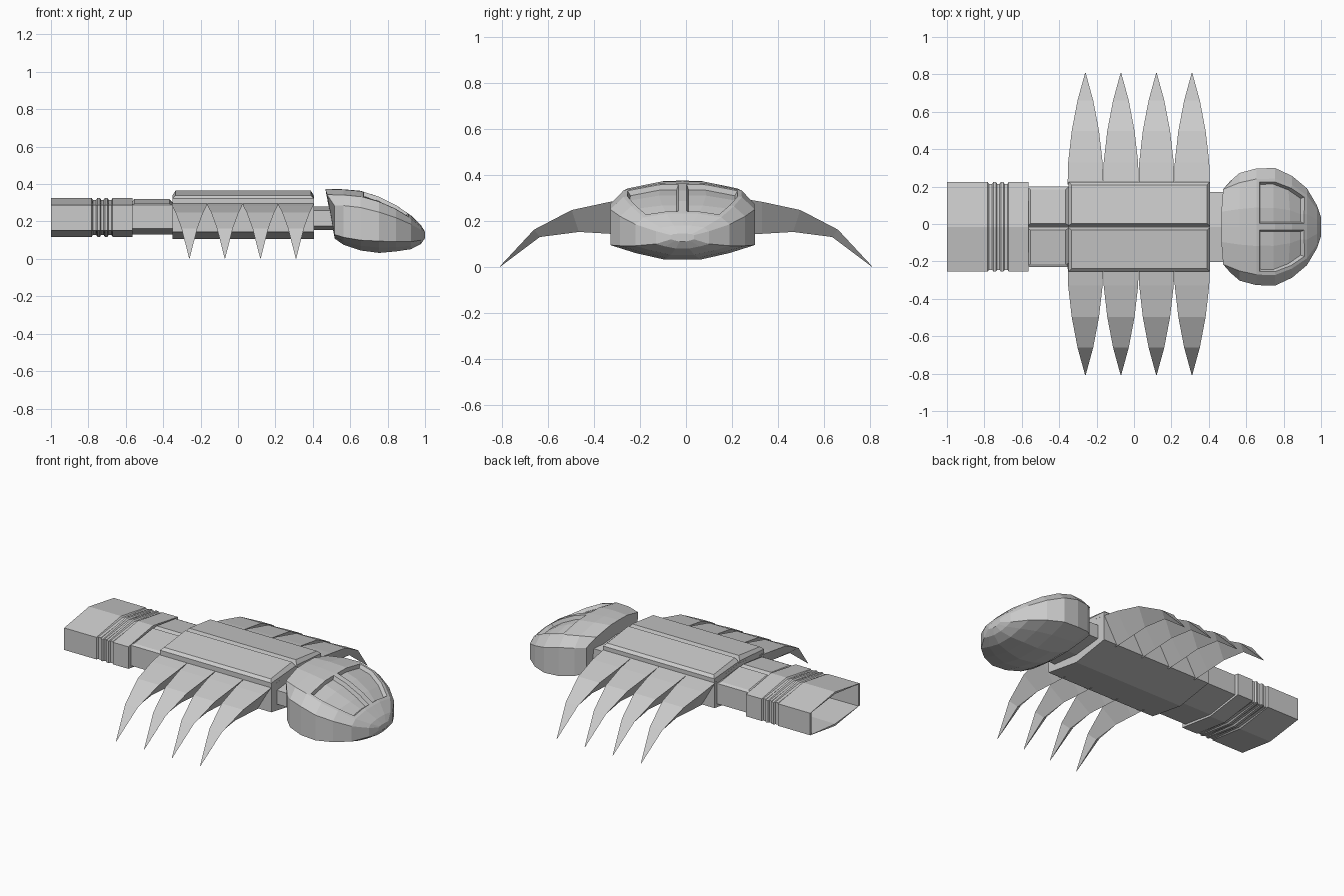
import bpy, bmesh

if "Cube" in bpy.data.objects:
    bpy.data.objects.remove(bpy.data.objects["Cube"])

C = -0.015  # centre line of body, tail and head


def loft(name, rings, cap_start=True, cap_end=True):
    """Skin a list of equal-length point rings into one mesh object."""
    bm = bmesh.new()
    vs = [[bm.verts.new(p) for p in r] for r in rings]
    n = len(rings[0])
    grid = [[bm.faces.new((a[i], a[(i + 1) % n], b[(i + 1) % n], b[i])) for i in range(n)]
            for a, b in zip(vs, vs[1:])]
    if cap_start:
        bm.faces.new(vs[0])
    if cap_end:
        bm.faces.new(vs[-1])
    bmesh.ops.recalc_face_normals(bm, faces=bm.faces[:])
    return bm, grid, name


def finish(bm, grid, name):
    me = bpy.data.meshes.new(name)
    bm.to_mesh(me)
    bm.free()
    ob = bpy.data.objects.new(name, me)
    bpy.context.collection.objects.link(ob)
    return ob


def hexagon(x, w, bottom, low, high, top, d=0.0):
    """Flattened hexagon cross-section, shrunk by d."""
    w -= d
    return [(x, C - w, low), (x, C, bottom + d), (x, C + w, low),
            (x, C + w, high), (x, C, top - d), (x, C - w, high)]


def roof_panels(name, x0, x1, w, base, outer, apex_base, apex):
    """Two bevelled roof plates with a groove along the middle."""
    b = 0.016
    for s, side in ((-1, "front"), (1, "back")):
        yo, yi = C + s * w, C + s * 0.002
        lower = [(x0, yo, base), (x1, yo, base), (x1, yi, apex_base), (x0, yi, apex_base)]
        mid = [(x, y, z + 0.6 * (outer - base)) for x, y, z in lower]
        mid[2] = (x1, yi + s * 0.004, apex_base + 0.01)
        mid[3] = (x0, yi + s * 0.004, apex_base + 0.01)
        upper = [(x0 + b, yo - s * b, outer), (x1 - b, yo - s * b, outer),
                 (x1 - b, yi + s * b, apex), (x0 + b, yi + s * b, apex)]
        finish(*loft(f"{name}_{side}", [lower, mid, upper]))


# central body with roof plates
finish(*loft("body", [hexagon(x, 0.24, 0.105, 0.145, 0.30, 0.33) for x in (-0.35, 0.405)]))
roof_panels("body_plate", -0.35, 0.405, 0.24, 0.30, 0.34, 0.33, 0.365)

# tail link between body and tail tube
finish(*loft("tail_link", [hexagon(x, 0.215, 0.13, 0.162, 0.275, 0.292) for x in (-0.60, -0.34)]))
roof_panels("tail_link_plate", -0.57, -0.35, 0.215, 0.275, 0.295, 0.292, 0.32)

# neck
finish(*loft("neck", [hexagon(x, 0.187, 0.155, 0.175, 0.26, 0.28) for x in (0.40, 0.54)]))

# tail tube: hollow at the rear, with three ring grooves
tail = [(-0.62, 0.018), (-1.0, 0.012), (-1.0, 0), (-0.782, 0), (-0.776, 0.01), (-0.758, 0.01),
        (-0.752, 0), (-0.738, 0), (-0.732, 0.01), (-0.718, 0.01), (-0.712, 0), (-0.698, 0),
        (-0.692, 0.01), (-0.676, 0.01), (-0.67, 0), (-0.565, 0)]
finish(*loft("tail_tube", [hexagon(x, 0.24, 0.118, 0.152, 0.287, 0.326, d) for x, d in tail]))

# legs: four curved spikes per side, flat on top with a ridge underneath
# (distance out, half width, top z, ridge distance out, ridge z)
leg = [(0.21, 0.095, 0.302, 0.21, 0.138), (0.33, 0.092, 0.283, 0.33, 0.144),
       (0.497, 0.073, 0.247, 0.465, 0.152), (0.66, 0.042, 0.162, 0.635, 0.13),
       (0.808, 0.0015, 0.003, 0.808, 0.0)]
for s, side in ((-1, "front"), (1, "back")):
    for i in range(4):
        cx = -0.26 + 0.19 * i
        rings = [[(cx - h, s * y, t), (cx + h, s * y, t), (cx, s * yr, zr)]
                 for y, h, t, yr, zr in leg]
        finish(*loft(f"leg_{side}_{i + 1}", rings))

# head: lofted along x (x, half width, top, shoulder, lower edge, bottom, top x shift)
head = [(0.515, 0.245, 0.375, 0.285, 0.13, 0.11, -0.048),
        (0.565, 0.288, 0.372, 0.285, 0.115, 0.075, 0),
        (0.655, 0.312, 0.364, 0.275, 0.10, 0.045, 0),
        (0.755, 0.314, 0.332, 0.25, 0.095, 0.032, 0),
        (0.845, 0.272, 0.287, 0.22, 0.092, 0.04, 0),
        (0.925, 0.205, 0.232, 0.185, 0.092, 0.052, 0),
        (0.978, 0.115, 0.18, 0.155, 0.10, 0.08, 0),
        (1.0, 0.05, 0.145, 0.138, 0.12, 0.11, 0)]
rings = []
for x, w, t, u, l, b, dx in head:
    k = t - u
    half = [(0.33 * w, t - 0.02 * k, dx), (0.82 * w, t - 0.35 * k, dx * 0.8), (w, u, 0),
            (w, l, 0), (0.65 * w, b + 0.45 * (l - b), 0), (0.25 * w, b, 0)]
    rings.append([(x + dx, C, t)] + [(x + d, C + y, z) for y, z, d in half]
                 + [(x + d, C - y, z) for y, z, d in reversed(half)])
bm, grid, name = loft("head", rings)

# recessed eye windows either side of a central rib
for cols in ((0, 1), (11, 12)):
    faces = [grid[r][c] for r in (2, 3, 4) for c in cols]
    bmesh.ops.inset_region(bm, faces=faces, thickness=0.018, depth=0.0, use_even_offset=True)
    bmesh.ops.inset_region(bm, faces=faces, thickness=0.008, depth=-0.022, use_even_offset=True)
finish(bm, grid, name)
